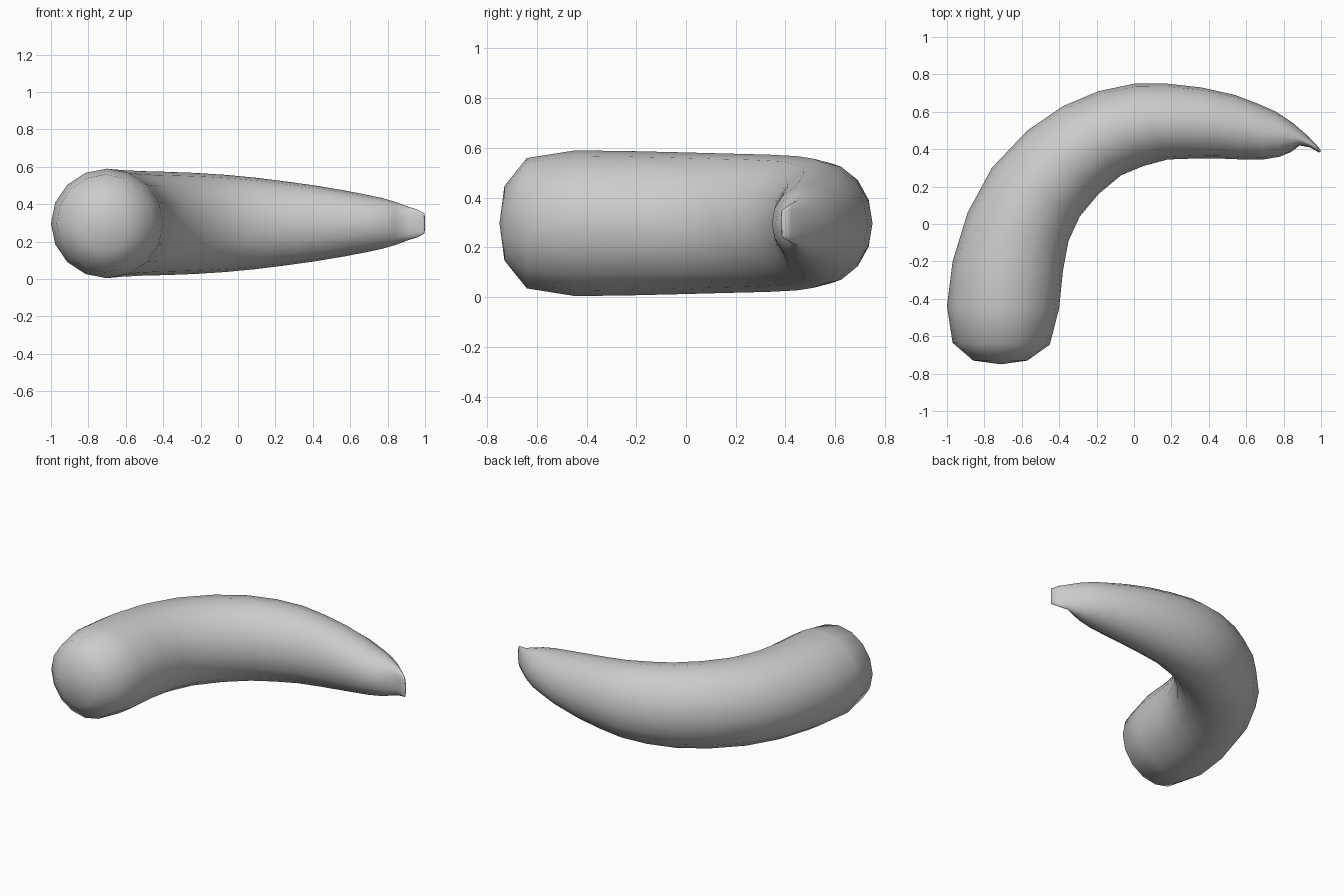
import bpy, bmesh, math
from mathutils import Vector

# Cross-sections along the bend: outer x, y, inner x, y, half height
SECTIONS = [
    (-0.86, -0.73, -0.57, -0.73, 0.15),
    (-0.97, -0.635, -0.45, -0.645, 0.262),
    (-1.0, -0.44, -0.40, -0.45, 0.293),
    (-0.97, -0.20, -0.38, -0.25, 0.29),
    (-0.89, 0.06, -0.35, -0.09, 0.285),
    (-0.76, 0.30, -0.29, 0.04, 0.28),
    (-0.57, 0.50, -0.19, 0.16, 0.276),
    (-0.38, 0.63, -0.07, 0.26, 0.27),
    (-0.19, 0.71, 0.05, 0.31, 0.26),
    (0.00, 0.75, 0.18, 0.345, 0.245),
    (0.18, 0.75, 0.32, 0.35, 0.225),
    (0.36, 0.73, 0.46, 0.35, 0.203),
    (0.54, 0.69, 0.58, 0.345, 0.178),
    (0.67, 0.64, 0.69, 0.345, 0.155),
    (0.76, 0.60, 0.78, 0.36, 0.136),
    (0.85, 0.54, 0.84, 0.385, 0.114),
    (0.93, 0.47, 0.885, 0.42, 0.09),
    (0.975, 0.425, 0.94, 0.41, 0.075),
    (1.0, 0.39, 0.99, 0.382, 0.055),
]
SIDES = 16
MID_Z = 0.297

bm = bmesh.new()

# Curved tapering body
rings = []
for ox, oy, ix, iy, h in SECTIONS:
    outer, inner = Vector((ox, oy, MID_Z)), Vector((ix, iy, MID_Z))
    centre, half = (outer + inner) / 2, (outer - inner) / 2
    ring = []
    for k in range(SIDES):
        a = 2 * math.pi * k / SIDES
        ring.append(bm.verts.new(centre + half * math.cos(a) + Vector((0, 0, h * math.sin(a)))))
    rings.append(ring)
for r, s in zip(rings, rings[1:]):
    for k in range(SIDES):
        n = (k + 1) % SIDES
        bm.faces.new((r[k], r[n], s[n], s[k]))

# Rounded blunt end and thin flat tip
end = bm.verts.new((-0.71, -0.75, MID_Z))
for k in range(SIDES):
    bm.faces.new((end, rings[0][k], rings[0][(k + 1) % SIDES]))
bm.faces.new(rings[-1])

bmesh.ops.recalc_face_normals(bm, faces=bm.faces[:])
for f in bm.faces:
    f.smooth = True
mesh = bpy.data.meshes.new("curved_body")
bm.to_mesh(mesh)
bm.free()
body = bpy.data.objects.new("curved_body", mesh)
bpy.context.collection.objects.link(body)
